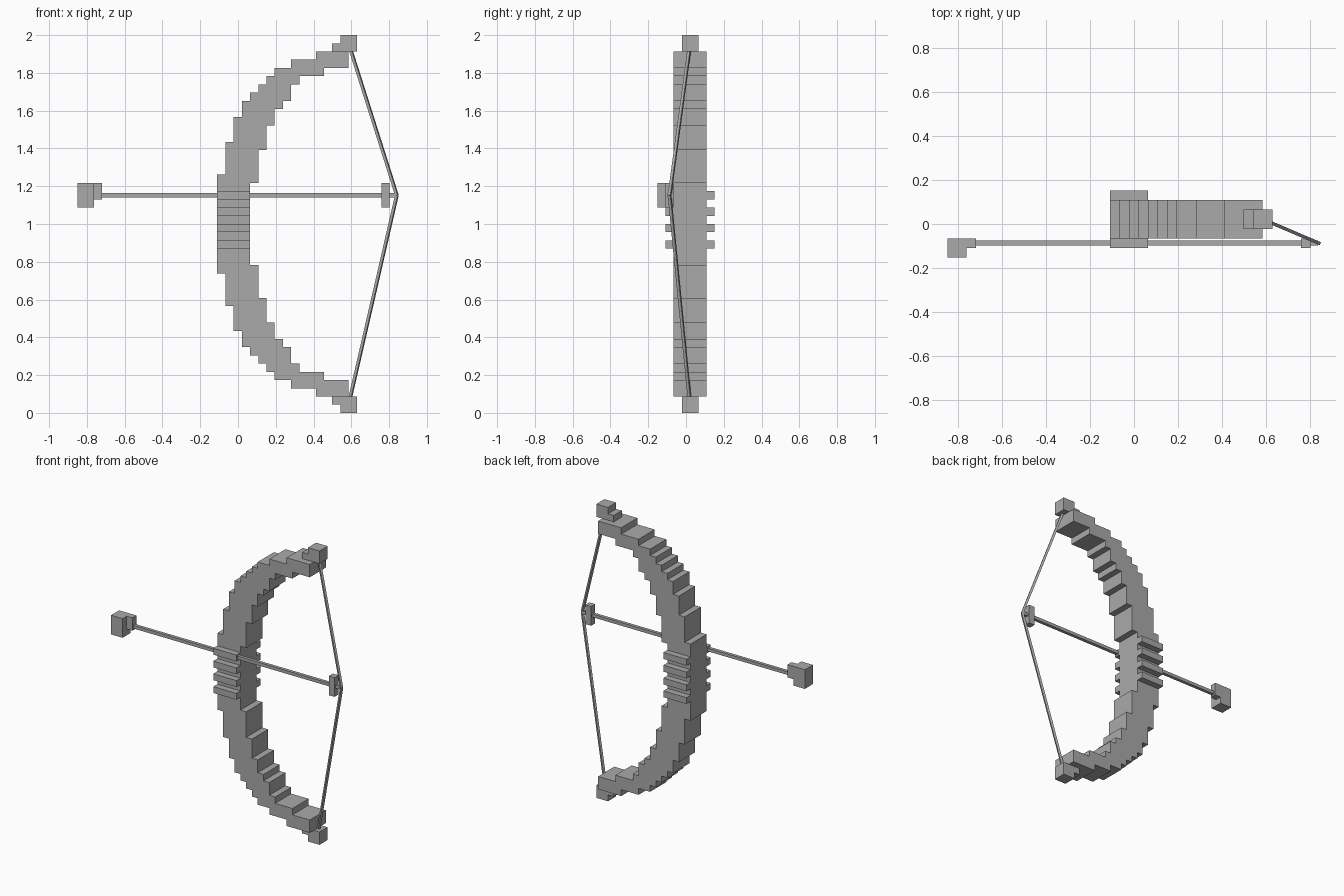
import bpy, bmesh
from mathutils import Vector

cube = bpy.data.objects.get("Cube")
if cube:
    bpy.data.objects.remove(cube, do_unlink=True)

U = 1 / 23                       # block size
ORIGIN = Vector((-0.11, -3.5 * U, 1))   # grip edge, frontmost plane, mid height

grey = bpy.data.materials.new("plain grey")
grey.use_nodes = True
grey.diffuse_color = (0.4, 0.4, 0.4, 1)
grey.node_tree.nodes["Principled BSDF"].inputs["Base Color"].default_value = (0.4, 0.4, 0.4, 1)


def P(x, y, z):
    return ORIGIN + Vector((x, y, z)) * U


def finish(name, bm):
    bmesh.ops.recalc_face_normals(bm, faces=bm.faces)
    mesh = bpy.data.meshes.new(name)
    bm.to_mesh(mesh)
    bm.free()
    mesh.materials.append(grey)
    obj = bpy.data.objects.new(name, mesh)
    bpy.context.collection.objects.link(obj)
    return obj


def prism(name, outline, y0, y1):
    """Extrude an (x, z) outline in block units from y0 to y1."""
    bm = bmesh.new()
    face = bm.faces.new([bm.verts.new(P(x, y0, z)) for x, z in outline])
    moved = bmesh.ops.extrude_face_region(bm, geom=[face])["geom"]
    verts = [v for v in moved if isinstance(v, bmesh.types.BMVert)]
    bmesh.ops.translate(bm, verts=verts, vec=(0, (y1 - y0) * U, 0))
    return finish(name, bm)


def box(name, x0, x1, y0, y1, z0, z1):
    return prism(name, [(x0, z0), (x1, z0), (x1, z1), (x0, z1)], y0, y1)


def rod(name, a, b, width):
    """Square bar between two points."""
    bm = bmesh.new()
    bmesh.ops.create_cube(bm, size=1)
    bmesh.ops.scale(bm, verts=bm.verts, vec=(width, width, (b - a).length))
    obj = finish(name, bm)
    obj.location = (a + b) / 2
    obj.rotation_euler = (b - a).to_track_quat("Z", "Y").to_euler()


def stairs(steps, end_x):
    """Rising steps (x, top height) turned into corner points."""
    pts = []
    for i, (x, z) in enumerate(steps):
        nxt = steps[i + 1][0] if i + 1 < len(steps) else end_x
        pts += [(x, z), (nxt, z)]
    return pts


# Stepped bow body, mirrored about mid height
outer = stairs([(0, 6), (1, 10), (2, 13), (3, 15), (4, 16), (5, 17),
                (6, 18), (7, 19), (9, 20), (12, 21)], 16)
inner = stairs([(4, 5), (5, 9), (6, 12), (7, 14), (8, 15), (9, 17),
                (10, 18), (13, 19)], 16)
upper = outer + inner[::-1]
lower = [(x, -z) for x, z in upper[::-1]]
prism("bow_body", upper + lower, 2, 6)

# Grip ridges
for i, z in enumerate((-3, -1, 1, 3)):
    box(f"grip_ridge_{i + 1}", 0, 4, 1, 7, z, z + 1)

# Bow tips and string halves
draw = Vector((0.841, -0.087, P(0, 0, 3.5).z))
for side, s in (("upper", 1), ("lower", -1)):
    tip = [(14, 21), (17, 21), (17, 23), (15, 23), (15, 22), (14, 22)]
    prism(f"{side}_tip", [(x, s * z) for x, z in tip], 3, 5)
    rod(f"{side}_string", P(16, 4, 22 * s), draw, 0.015)

# Arrow
box("arrow_shaft", -14, 21.8, 1.25, 1.75, 3.25, 3.75)
box("arrow_head", -17, -15, 0, 2, 2, 5)
box("arrow_collar", -15, -14, 1, 2, 3, 5)
box("arrow_nock", 20, 21, 1, 2, 2, 5)
